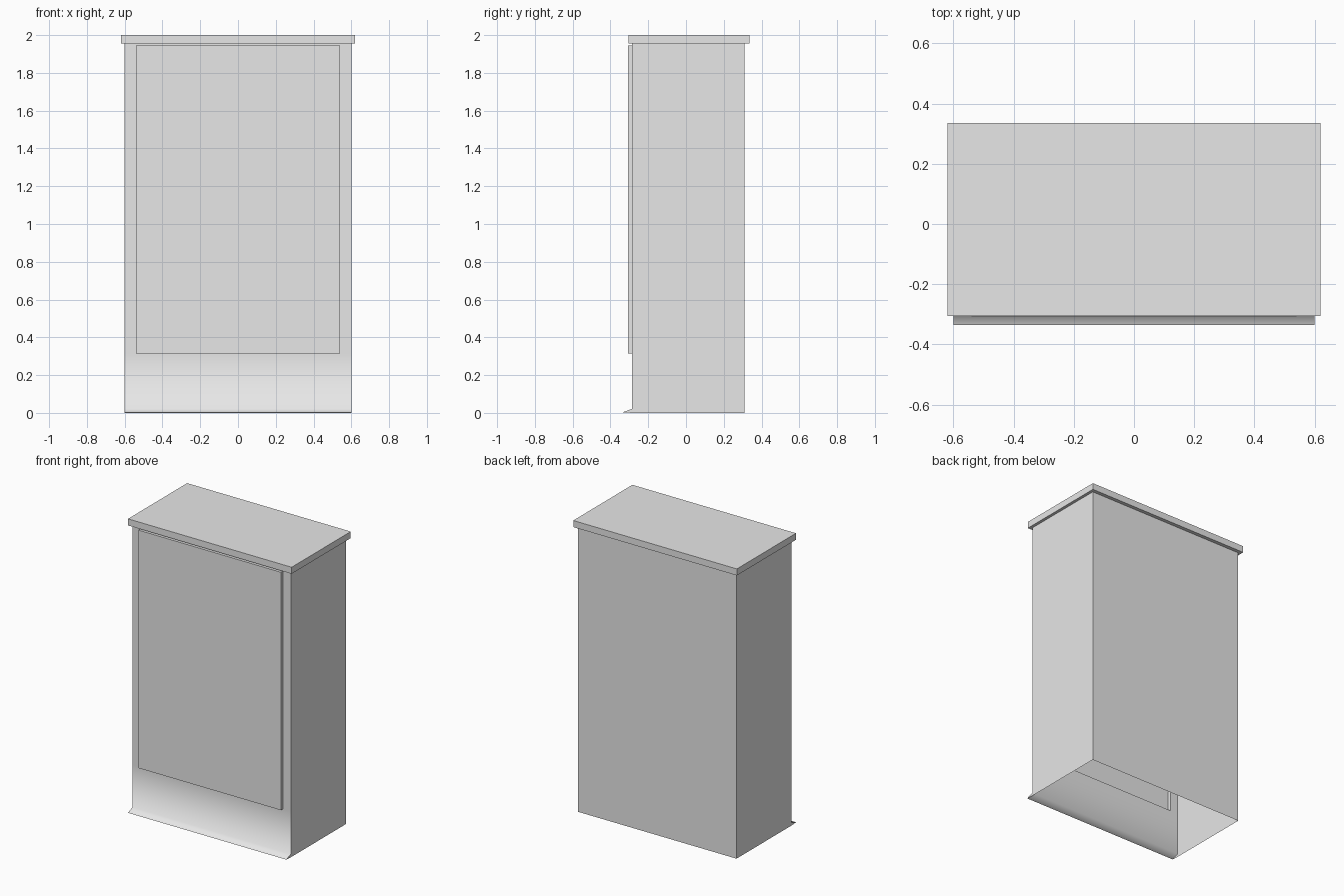
import bpy
import bmesh

cube = bpy.data.objects.get("Cube")
if cube:
    bpy.data.objects.remove(cube, do_unlink=True)

# Single painted-metal grey
grey = bpy.data.materials.new("light_grey_metal")
grey.use_nodes = True
colour = (0.8, 0.8, 0.8, 1)
grey.diffuse_color = colour
grey.node_tree.nodes["Principled BSDF"].inputs["Base Color"].default_value = colour


def add_object(name, bm):
    mesh = bpy.data.meshes.new(name)
    bm.to_mesh(mesh)
    bm.free()
    mesh.materials.append(grey)
    obj = bpy.data.objects.new(name, mesh)
    bpy.context.collection.objects.link(obj)
    return obj


def box(name, x, y0, y1, z0, z1, open_sides=()):
    """Box centred on x; faces whose normals match open_sides are removed."""
    bm = bmesh.new()
    bmesh.ops.create_cube(bm, size=1)
    for v in bm.verts:
        v.co.x *= 2 * x
        v.co.y = y1 if v.co.y > 0 else y0
        v.co.z = z1 if v.co.z > 0 else z0
    bm.normal_update()
    gone = [f for f in bm.faces
            if any(f.normal[axis] * sign > 0.9 for axis, sign in open_sides)]
    bmesh.ops.delete(bm, geom=gone, context='FACES')
    return add_object(name, bm)


HALF, DOOR_HALF = 0.6, 0.54
FRONT, BACK = -0.285, 0.31
DOOR_BOTTOM, DOOR_TOP, LID_BOTTOM = 0.315, 1.945, 1.955
FOLD, LIP = 0.022, -0.335

# Sheet-metal shell, open below, above and at the front
box("cabinet_shell", HALF, FRONT, BACK, 0, LID_BOTTOM,
    open_sides=[(2, -1), (2, 1), (1, -1)])

# Overhanging lid
box("lid", 0.62, -0.305, 0.335, LID_BOTTOM, 2.0)

# Raised door, hollow at its back
box("door", DOOR_HALF, -0.307, FRONT, DOOR_BOTTOM, DOOR_TOP, open_sides=[(1, 1)])

# Front frame around the door, running down into a folded lip
bm = bmesh.new()
xs = [-HALF, -DOOR_HALF, DOOR_HALF, HALF]
profile = [(LIP, 0.003), (FRONT, FOLD), (FRONT, DOOR_BOTTOM),
           (FRONT, DOOR_TOP), (FRONT, LID_BOTTOM)]
rows = [[bm.verts.new((x, y, z)) for x in xs] for y, z in profile]
for r in range(len(rows) - 1):
    for c in range(len(xs) - 1):
        if r == 2 and c == 1:
            continue  # door opening
        face = bm.faces.new((rows[r][c], rows[r][c + 1],
                             rows[r + 1][c + 1], rows[r + 1][c]))
        face.smooth = r < 2

# Small gussets closing the ends of the lip
for side in (-1, 1):
    corners = [(LIP, 0.003), (FRONT, FOLD), (FRONT, 0)]
    bm.faces.new([bm.verts.new((side * HALF, y, z)) for y, z in corners[::side]])
add_object("front_frame", bm)
